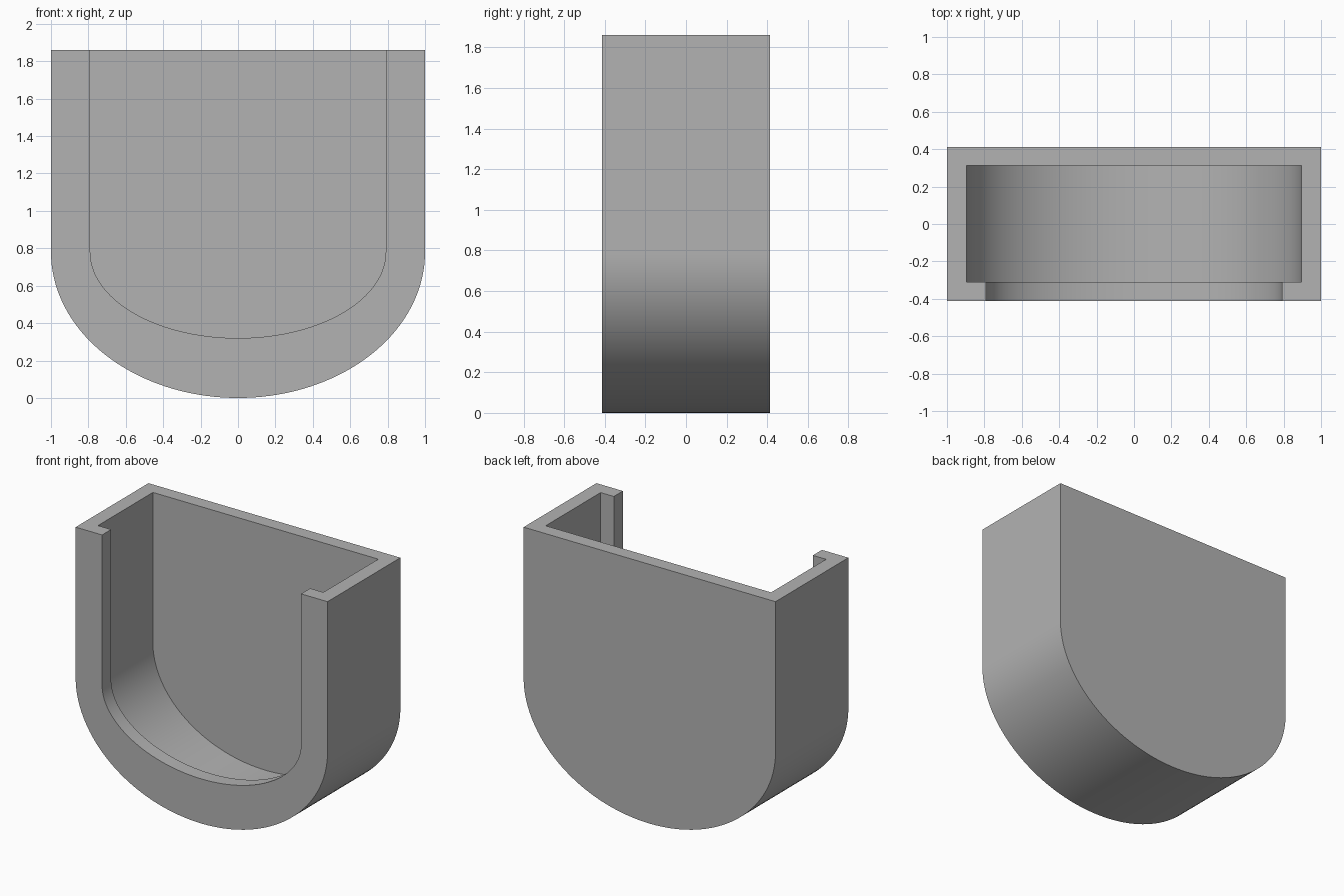
import bpy, bmesh, math

cube = bpy.data.objects.get("Cube")
if cube:
    bpy.data.objects.remove(cube, do_unlink=True)

TOP, BEND = 1.86, 0.78      # rim height, height where the rounded bottom begins
FRONT, BACK = -0.413, 0.413
SEGMENTS = 72


def u_profile(half_width, depth):
    """Open U: straight sides from the rim and a half-ellipse bottom."""
    pts = [(-half_width, TOP)]
    for i in range(SEGMENTS + 1):
        a = math.pi * i / SEGMENTS
        pts.append((-half_width * math.cos(a), BEND - depth * math.sin(a)))
    return pts + [(half_width, TOP)]


outer = u_profile(1.0, BEND)
cavity = u_profile(0.895, 0.675)
lip = u_profile(0.79, 0.46)

# Walk over the surface: outside back, front rim, lip, then the cavity
sections = [(outer, BACK), (outer, FRONT), (lip, FRONT),
            (lip, -0.31), (cavity, -0.31), (cavity, 0.313)]

bm = bmesh.new()
loops = [[bm.verts.new((x, y, z)) for x, z in prof] for prof, y in sections]
for a, b in zip(loops, loops[1:]):
    for i in range(len(a) - 1):
        bm.faces.new((a[i], a[i + 1], b[i + 1], b[i]))

# Back panel outside and inside, then the flat top rim
bm.faces.new(loops[0])
bm.faces.new(loops[-1])
bm.faces.new([l[0] for l in loops] + [l[-1] for l in reversed(loops)])
bmesh.ops.recalc_face_normals(bm, faces=bm.faces)

mesh = bpy.data.meshes.new("pocket_holder")
bm.to_mesh(mesh)
bm.free()
holder = bpy.data.objects.new("pocket_holder", mesh)
bpy.context.collection.objects.link(holder)

# Plain grey plastic
grey = bpy.data.materials.new("light_grey")
grey.use_nodes = True
colour = (0.45, 0.45, 0.45, 1)
grey.diffuse_color = colour
bsdf = next(n for n in grey.node_tree.nodes if n.type == 'BSDF_PRINCIPLED')
bsdf.inputs["Base Color"].default_value = colour
mesh.materials.append(grey)

bpy.ops.object.select_all(action='DESELECT')
holder.select_set(True)
bpy.context.view_layer.objects.active = holder
bpy.ops.object.shade_smooth_by_angle(angle=math.radians(30))
